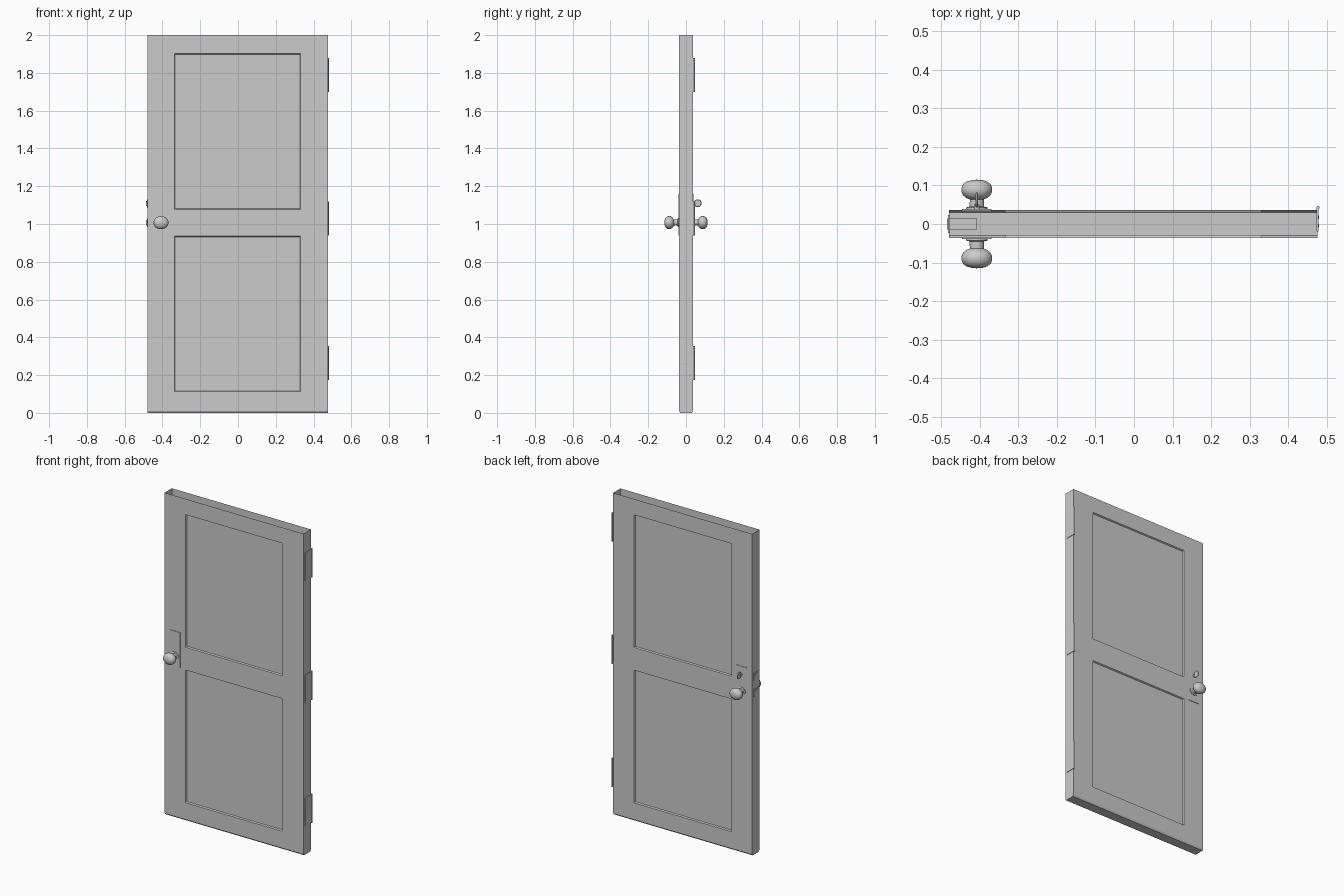
import bpy, bmesh
from math import pi
from mathutils import Matrix

old = bpy.data.objects.get("Cube")
if old:
    bpy.data.objects.remove(old, do_unlink=True)

grey = bpy.data.materials.new("plain grey")
grey.use_nodes = True
grey.diffuse_color = (0.6, 0.6, 0.6, 1)
grey.node_tree.nodes["Principled BSDF"].inputs["Base Color"].default_value = (0.6, 0.6, 0.6, 1)


def finish(name, bm, smooth=False):
    bmesh.ops.recalc_face_normals(bm, faces=bm.faces)
    mesh = bpy.data.meshes.new(name)
    bm.to_mesh(mesh)
    bm.free()
    mesh.materials.append(grey)
    obj = bpy.data.objects.new(name, mesh)
    bpy.context.collection.objects.link(obj)
    if smooth:
        bpy.ops.object.select_all(action="DESELECT")
        obj.select_set(True)
        bpy.context.view_layer.objects.active = obj
        bpy.ops.object.shade_smooth_by_angle()
    return obj


def box(name, x, y, z):
    """Box from (low, high) pairs on each axis."""
    bm = bmesh.new()
    size = Matrix.Diagonal((x[1] - x[0], y[1] - y[0], z[1] - z[0], 1))
    middle = Matrix.Translation([sum(p) / 2 for p in (x, y, z)])
    bmesh.ops.create_cube(bm, size=1, matrix=middle @ size)
    return finish(name, bm)


def lathe(name, profile, place, steps=32):
    """Spin (radius, height) points about z, then place the result."""
    bm = bmesh.new()
    verts = [bm.verts.new((r, 0, h)) for r, h in profile]
    edges = [bm.edges.new(pair) for pair in zip(verts, verts[1:])]
    bmesh.ops.spin(bm, geom=verts + edges, axis=(0, 0, 1), cent=(0, 0, 0),
                   angle=2 * pi, steps=steps)
    bmesh.ops.remove_doubles(bm, verts=bm.verts, dist=0.00005)
    bm.transform(place)
    return finish(name, bm, True)


# Door leaf: a hollow shell, open on top, with two sunk panels on each side
LEFT, RIGHT, HALF = 0.476, -0.48, 0.036
xs = [RIGHT, -0.337, 0.332, LEFT]
zs = [0.01, 0.112, 0.936, 1.078, 1.902, 2]
bm = bmesh.new()
grids, panels = [], []
for side in (-1, 1):
    grid = [[bm.verts.new((x, side * HALF, z)) for x in xs] for z in zs]
    grids.append(grid)
    for r in range(5):
        for c in range(3):
            corners = [grid[r][c], grid[r][c + 1], grid[r + 1][c + 1], grid[r + 1][c]]
            face = bm.faces.new(corners if side < 0 else corners[::-1])
            if c == 1 and r in (1, 3):
                panels.append(face)
front, back = grids
foot = [[bm.verts.new((x, y, 0)) for x in xs] for y in (-0.03, 0.03)]
for c in range(3):
    rows = [front[0], foot[0], foot[1], back[0]]
    for a, b in zip(rows, rows[1:]):
        bm.faces.new((a[c], b[c], b[c + 1], a[c + 1]))
for c in (0, 3):
    bm.faces.new([row[c] for row in front] + [row[c] for row in reversed(back)]
                 + [foot[1][c], foot[0][c]])
bm.normal_update()
bmesh.ops.inset_individual(bm, faces=panels, thickness=0.006, depth=-0.008)
finish("door_leaf", bm)

# Knobs and lock plates on both sides
KNOB_X, KNOB_Z = -0.408, 1.007
knob = [(0, 0.036), (0.028, 0.036), (0.028, 0.043), (0.019, 0.045), (0.018, 0.064),
        (0.026, 0.067), (0.035, 0.074), (0.04, 0.084), (0.04, 0.093), (0.036, 0.103),
        (0.027, 0.11), (0.014, 0.114), (0, 0.115)]
for label, side in (("front", -1), ("back", 1)):
    place = (Matrix.Translation((KNOB_X, 0, KNOB_Z)) @ Matrix.Diagonal((1, 1, 0.86, 1))
             @ Matrix.Rotation(-side * pi / 2, 4, "X"))
    lathe(label + "_knob", knob, place)
    box(label + "_lock_plate", (-0.446, -0.37), sorted((side * 0.034, side * 0.039)), (0.94, 1.16))

# Thumb turn on the back
lathe("thumb_turn_stem", [(0, 0.036), (0.007, 0.036), (0.007, 0.05), (0, 0.05)],
      Matrix.Translation((KNOB_X, 0, 1.11)) @ Matrix.Rotation(-pi / 2, 4, "X"), 16)
lathe("thumb_turn", [(0, -0.003), (0.018, -0.003), (0.021, 0), (0.018, 0.003), (0, 0.003)],
      Matrix.Translation((KNOB_X, 0.062, 1.11)) @ Matrix.Rotation(pi / 2, 4, "Y"), 24)

# Latch and bolt in the free edge
for label, z in (("latch", 1.006), ("bolt", 1.108)):
    box(label + "_face_plate", (-0.483, -0.478), (-0.024, 0.024), (z - 0.023, z + 0.023))
    box(label + "_tongue", (-0.486, KNOB_X), (-0.014, 0.014), (z - 0.014, z + 0.014))

# Hinges on the other edge
for label, z in (("lower", 0.265), ("middle", 1.03), ("upper", 1.79)):
    box(label + "_hinge_leaf", (0.474, 0.479), (-0.02, 0.041), (z - 0.088, z + 0.088))
    lathe(label + "_hinge_pin", [(0, -0.09), (0.004, -0.09), (0.004, 0.09), (0, 0.09)],
          Matrix.Translation((0.478, 0.043, z)), 12)
    for i, dz in enumerate((-0.06, 0, 0.06)):
        y = -0.005 if i == 1 else 0.018
        lathe(f"{label}_hinge_screw_{i + 1}", [(0.006, 0), (0.004, 0.001), (0, 0.001)],
              Matrix.Translation((0.479, y, z + dz)) @ Matrix.Rotation(pi / 2, 4, "Y"), 10)
